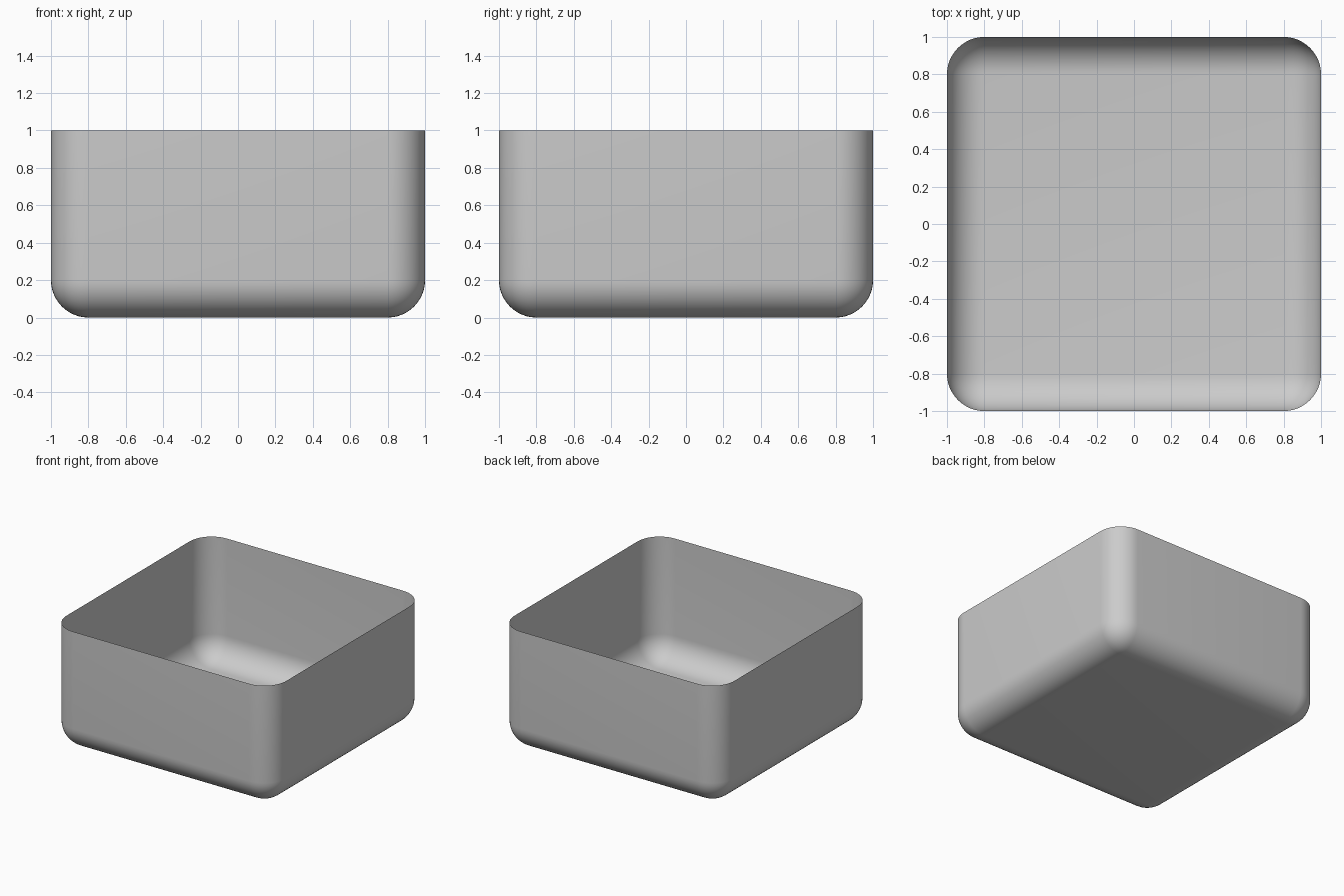
import bpy, bmesh
from mathutils import Matrix

if "Cube" in bpy.data.objects:
    bpy.data.objects.remove(bpy.data.objects["Cube"])

# Rounded cube, cut in half to leave an open thin-walled tray
bm = bmesh.new()
bmesh.ops.create_cube(bm, size=2.0, matrix=Matrix.Translation((0, 0, 1)))
bmesh.ops.bevel(bm, geom=bm.edges[:], offset=0.2, offset_type='OFFSET',
                segments=12, profile=0.5, affect='EDGES')
bmesh.ops.bisect_plane(bm, geom=bm.verts[:] + bm.edges[:] + bm.faces[:],
                       plane_co=(0, 0, 1), plane_no=(0, 0, 1), clear_outer=True)
bmesh.ops.recalc_face_normals(bm, faces=bm.faces[:])

# The open shell's normals must point outwards
bottom = min(bm.faces, key=lambda f: f.calc_center_median().z)
if bottom.normal.z > 0:
    bmesh.ops.reverse_faces(bm, faces=bm.faces[:])
for f in bm.faces:
    f.smooth = True

mesh = bpy.data.meshes.new("open_box")
bm.to_mesh(mesh)
bm.free()
box = bpy.data.objects.new("open_box", mesh)
bpy.context.collection.objects.link(box)
